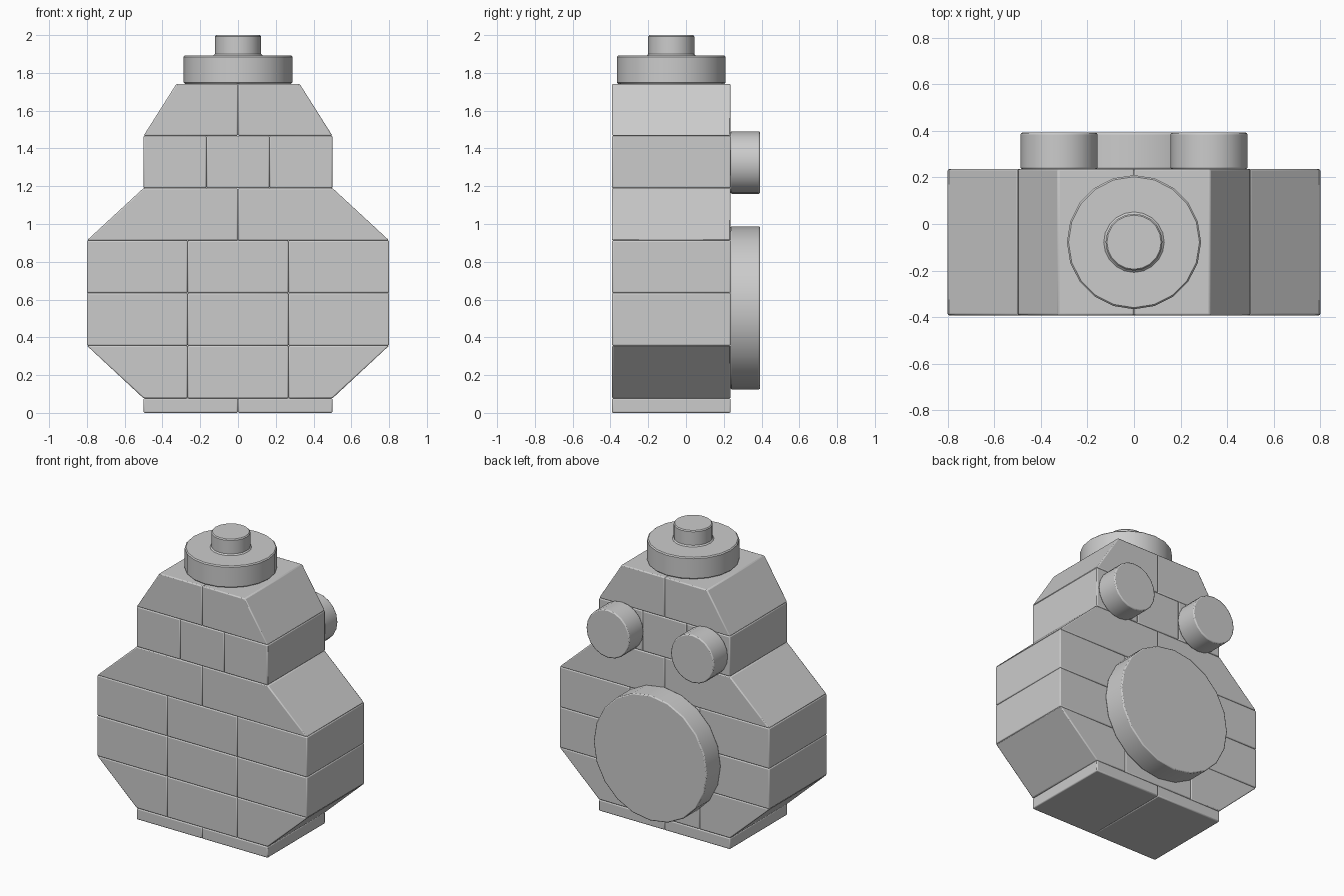
import bpy, bmesh, math
from mathutils import Matrix

if "Cube" in bpy.data.objects:
    bpy.data.objects.remove(bpy.data.objects["Cube"])

Y0, Y1 = -0.392, 0.236      # front and back of the bricks
YC = (Y0 + Y1) / 2


def finish(name, bm, bevel=0.007):
    bmesh.ops.recalc_face_normals(bm, faces=bm.faces[:])
    me = bpy.data.meshes.new(name)
    bm.to_mesh(me)
    bm.free()
    ob = bpy.data.objects.new(name, me)
    bpy.context.collection.objects.link(ob)
    if bevel:
        mod = ob.modifiers.new("Bevel", "BEVEL")
        mod.width = bevel
        mod.segments = 2
        mod.limit_method = "ANGLE"
        mod.angle_limit = math.radians(30)
    bpy.context.view_layer.objects.active = ob
    ob.select_set(True)
    bpy.ops.object.shade_smooth_by_angle(angle=math.radians(35))
    ob.select_set(False)
    return ob


def brick(name, outline):
    """Extrude an x-z outline through the body depth."""
    bm = bmesh.new()
    face = bm.faces.new([bm.verts.new((x, Y0, z)) for x, z in outline])
    ext = bmesh.ops.extrude_face_region(bm, geom=[face])["geom"]
    bmesh.ops.translate(bm, vec=(0, Y1 - Y0, 0),
                        verts=[v for v in ext if isinstance(v, bmesh.types.BMVert)])
    return finish(name, bm)


def side_pair(name, inner, low, high, z0, z1):
    """Left and right bricks, outer edge running from x=low to x=high."""
    for side, s in (("left", -1), ("right", 1)):
        brick(f"{name}_{side}", [(s * inner, z0), (s * low, z0),
                                 (s * high, z1), (s * inner, z1)])


def middle(name, half, z0, z1):
    brick(name, [(-half, z0), (half, z0), (half, z1), (-half, z1)])


def disc(name, x, z, radius, sides=20):
    """Round disc on the back face."""
    bm = bmesh.new()
    m = Matrix.Translation((x, (Y1 + 0.392) / 2, z)) @ Matrix.Rotation(math.pi / 2, 4, "X")
    bmesh.ops.create_cone(bm, cap_ends=True, segments=sides, radius1=radius,
                          radius2=radius, depth=0.392 - Y1, matrix=m)
    return finish(name, bm)


# Base and body rows, bottom to top: name, half width of middle, low x, high x, z0, z1
rows = [
    ("base", 0, 0.5, 0.5, 0.0, 0.077),
    ("lower_slope", 0.267, 0.5, 0.8, 0.077, 0.356),
    ("lower_body", 0.267, 0.8, 0.8, 0.356, 0.635),
    ("upper_body", 0.267, 0.8, 0.8, 0.635, 0.913),
    ("shoulder", 0, 0.8, 0.5, 0.913, 1.19),
    ("head", 0.167, 0.5, 0.5, 1.19, 1.467),
    ("head_top", 0, 0.5, 0.326, 1.467, 1.742),
]
for name, half, low, high, z0, z1 in rows:
    side_pair(name, half, low, high, z0, z1)
    if half:
        middle(name + "_middle", half, z0, z1)

# Belly plate and eyes on the back
disc("belly_plate", 0, 0.556, 0.432)
for side, s in (("left", -1), ("right", 1)):
    disc(f"eye_{side}", s * 0.322, 1.325, 0.165)

# Round cap with stud, turned from a profile
profile = [(0, 1.742), (0.281, 1.742), (0.288, 1.749), (0.288, 1.885), (0.281, 1.892),
           (0.13, 1.892), (0.122, 1.9), (0.122, 1.993), (0.116, 2.0), (0, 2.0)]
bm = bmesh.new()
pts = [bm.verts.new((r, 0, z)) for r, z in profile]
edges = [bm.edges.new(p) for p in zip(pts, pts[1:])]
bmesh.ops.spin(bm, geom=pts + edges, cent=(0, 0, 0), axis=(0, 0, 1),
               angle=2 * math.pi, steps=20)
bmesh.ops.remove_doubles(bm, verts=bm.verts[:], dist=0.0005)
bmesh.ops.translate(bm, vec=(0, YC, 0), verts=bm.verts[:])
finish("top_cap", bm, bevel=0)
